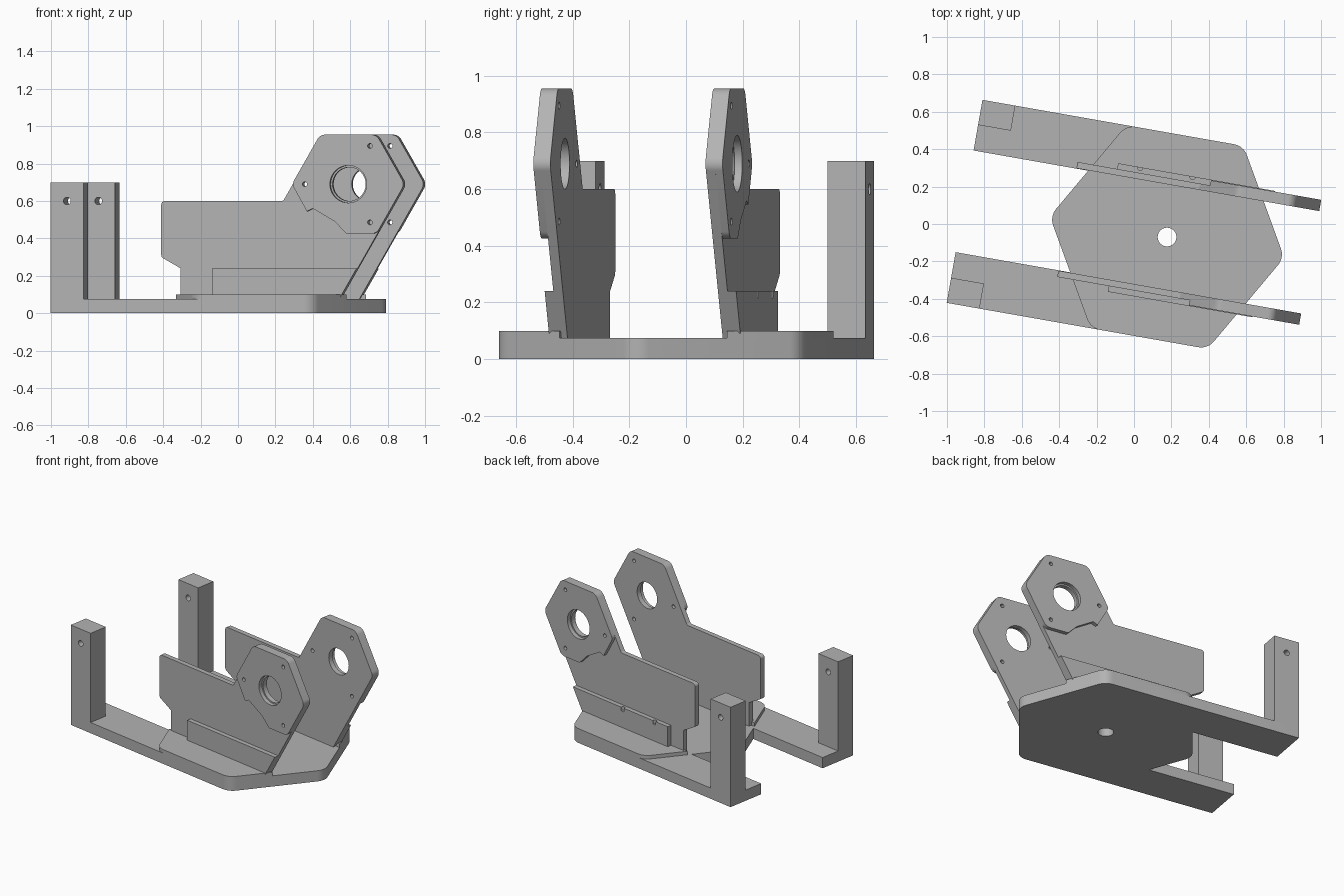
import bpy, bmesh, math
from mathutils import Vector, Matrix

if "Cube" in bpy.data.objects:
    bpy.data.objects.remove(bpy.data.objects["Cube"], do_unlink=True)

grey = bpy.data.materials.new("plain grey")
grey.use_nodes = True
COLOUR = (0.45, 0.45, 0.45, 1)
grey.diffuse_color = COLOUR
grey.node_tree.nodes["Principled BSDF"].inputs["Base Color"].default_value = COLOUR

# The whole bracket is symmetric about a line turned ten degrees clockwise
TURN = Matrix.Rotation(math.radians(-10), 4, 'Z') @ Matrix.Translation((0, -0.038, 0))
BASE_TOP, HEX_U, HEX_IN = 0.075, 0.186, 0.551
HEX_R = HEX_IN / math.cos(math.pi / 6)


def rounded(corners, steps=8):
    """Outline from (a, b, radius) corners, with true arcs where radius > 0."""
    out = []
    for i, (a, b, r) in enumerate(corners):
        p = Vector((a, b))
        if r == 0:
            out.append(p)
            continue
        d1 = (Vector(corners[i - 1][:2]) - p).normalized()
        d2 = (Vector(corners[(i + 1) % len(corners)][:2]) - p).normalized()
        half = d1.angle(d2) / 2
        centre = p + (d1 + d2).normalized() * r / math.sin(half)
        start = p + d1 * r / math.tan(half) - centre
        end = p + d2 * r / math.tan(half) - centre
        out += [centre + start.lerp(end, k / steps).normalized() * r for k in range(steps + 1)]
    return out


def circle(a, b, r, n=40):
    return [Vector((a + r * math.cos(2 * math.pi * k / n),
                    b + r * math.sin(2 * math.pi * k / n))) for k in range(n)]


def prism(name, outline, lo, hi, axis='z', side=1):
    """Extrude an outline up (z) or sideways (w, mirrored by side)."""
    bm = bmesh.new()

    def place(p, t):
        return (p.x, side * p.y, t) if axis == 'z' else (p.x, side * t, p.y)
    low = [bm.verts.new(place(p, lo)) for p in outline]
    high = [bm.verts.new(place(p, hi)) for p in outline]
    bm.faces.new(low)
    bm.faces.new(high)
    for i in range(len(low)):
        bm.faces.new((low[i - 1], low[i], high[i], high[i - 1]))
    bmesh.ops.recalc_face_normals(bm, faces=bm.faces)
    mesh = bpy.data.meshes.new(name)
    bm.to_mesh(mesh)
    bm.free()
    mesh.materials.append(grey)
    obj = bpy.data.objects.new(name, mesh)
    bpy.context.collection.objects.link(obj)
    obj.matrix_world = TURN
    return obj


def cut(obj, cutters):
    """Subtract the cutters, bake the result and remove them."""
    for c in cutters:
        c.hide_render = True
        mod = obj.modifiers.new("hole", 'BOOLEAN')
        mod.operation, mod.solver, mod.object = 'DIFFERENCE', 'EXACT', c
    bpy.context.view_layer.update()
    graph = bpy.context.evaluated_depsgraph_get()
    mesh = bpy.data.meshes.new_from_object(obj.evaluated_get(graph))
    obj.modifiers.clear()
    obj.data = mesh
    for c in cutters:
        bpy.data.objects.remove(c, do_unlink=True)


def box(a0, a1, b0, b1):
    return rounded([(a0, b0, 0), (a1, b0, 0), (a1, b1, 0), (a0, b1, 0)])


parts = []

# Base: rounded hexagon with two arms reaching back
ARM_END, ARM_IN = -0.913, 0.276
arm_root = HEX_U - HEX_R + ARM_IN / math.sqrt(3)
upper = [(HEX_U + HEX_R / 2, HEX_IN, 0.09), (ARM_END, HEX_IN, 0),
         (ARM_END, ARM_IN, 0), (arm_root, ARM_IN, 0)]
lower = [(u, -w, r) for u, w, r in reversed(upper)]
base = prism("base", rounded([(HEX_U + HEX_R, 0, 0.09)] + upper
                             + [(HEX_U - HEX_R, 0, 0.09)] + lower), 0, BASE_TOP)
cut(base, [prism("cutter", circle(HEX_U, 0, 0.05), -0.1, 0.2)])
parts.append(base)

# Plate dimensions: head centre, bore and sideways layers
HU, HZ, HR, HIN = 0.665, 0.69, 0.306, 0.265
INNER, THIN, THICK = 0.278, 0.312, 0.339
foot = HU + HR - (HZ - BASE_TOP) / math.sqrt(3)
neck = HU - HR - (HZ - 0.6) / math.sqrt(3)
head_top = [(HU - HR / 2, HZ + HIN, 0.05), (HU + HR / 2, HZ + HIN, 0.05), (HU + HR, HZ, 0.05)]
plate_shape = rounded([(-0.355, 0.6, 0.02), (neck, 0.6, 0.02)] + head_top
                      + [(foot, BASE_TOP, 0), (-0.25, BASE_TOP, 0),
                         (-0.25, 0.24, 0), (-0.355, 0.3, 0.02)])
head_shape = rounded([(HU - HR, HZ, 0.04)] + head_top
                     + [(HU + HR / 2, HZ - HIN, 0.05), (0.655, HZ - HIN, 0.02),
                        (0.592, 0.49, 0.03), (0.473, 0.56, 0.01), (0.44, 0.545, 0)])


def bolt_holes(side):
    d = 0.236
    return [prism("cutter", circle(HU + d * math.cos(t), HZ + d * math.sin(t), 0.013, 16),
                  0.2, 0.4, 'w', side) for t in (math.pi, math.pi / 3, -math.pi / 3)]


for side, label, strip_start in ((1, "back", -0.14), (-1, "front", -0.075)):
    # Raised outer part of the hexagon
    edge = 0.3
    half = HEX_R - edge / math.sqrt(3)
    flap = rounded([(HEX_U - half, edge, 0), (HEX_U + half, edge, 0),
                    (HEX_U + HEX_R / 2, HEX_IN, 0.09), (HEX_U - HEX_R / 2, HEX_IN, 0.09)])
    parts.append(prism(label + "_base_step", flap, BASE_TOP, 0.1, 'z', side))

    # Arm-end post with a cross hole
    post = prism(label + "_post", box(ARM_END, -0.735, 0.415, HEX_IN), BASE_TOP, 0.7, 'z', side)
    cut(post, [prism("cutter", circle(-0.824, 0.6, 0.02, 24), 0.3, 0.7, 'w', side)])
    parts.append(post)

    # Thin upright plate, and the thicker hexagonal head with its counterbore
    plate = prism(label + "_plate", plate_shape, INNER, THIN, 'w', side)
    cut(plate, [prism("cutter", circle(HU, HZ, 0.09), 0.2, 0.4, 'w', side)] + bolt_holes(side))
    head = prism(label + "_head", head_shape, THIN, THICK, 'w', side)
    cut(head, [prism("cutter", circle(HU, HZ, 0.1), 0.2, 0.4, 'w', side)] + bolt_holes(side))
    parts += [plate, head]

    # Stiffening strip along the foot of the plate
    strip_top = 0.24
    slant = foot + (strip_top - BASE_TOP) / math.sqrt(3)
    strip = prism(label + "_strip", rounded([
        (strip_start, BASE_TOP, 0), (foot, BASE_TOP, 0),
        (slant, strip_top, 0), (strip_start, strip_top, 0)]), THIN, THICK + 0.004, 'w', side)
    if side == 1:
        cut(strip, [prism("cutter", circle(u, THICK, 0.014, 16), 0.215, 0.3)
                    for u in (-0.02, 0.265)])
    parts.append(strip)

# Smooth the bores and rounded corners, keep the edges sharp
bpy.ops.object.select_all(action='DESELECT')
for obj in parts:
    obj.select_set(True)
bpy.context.view_layer.objects.active = parts[0]
bpy.ops.object.shade_smooth_by_angle(angle=math.radians(25))
